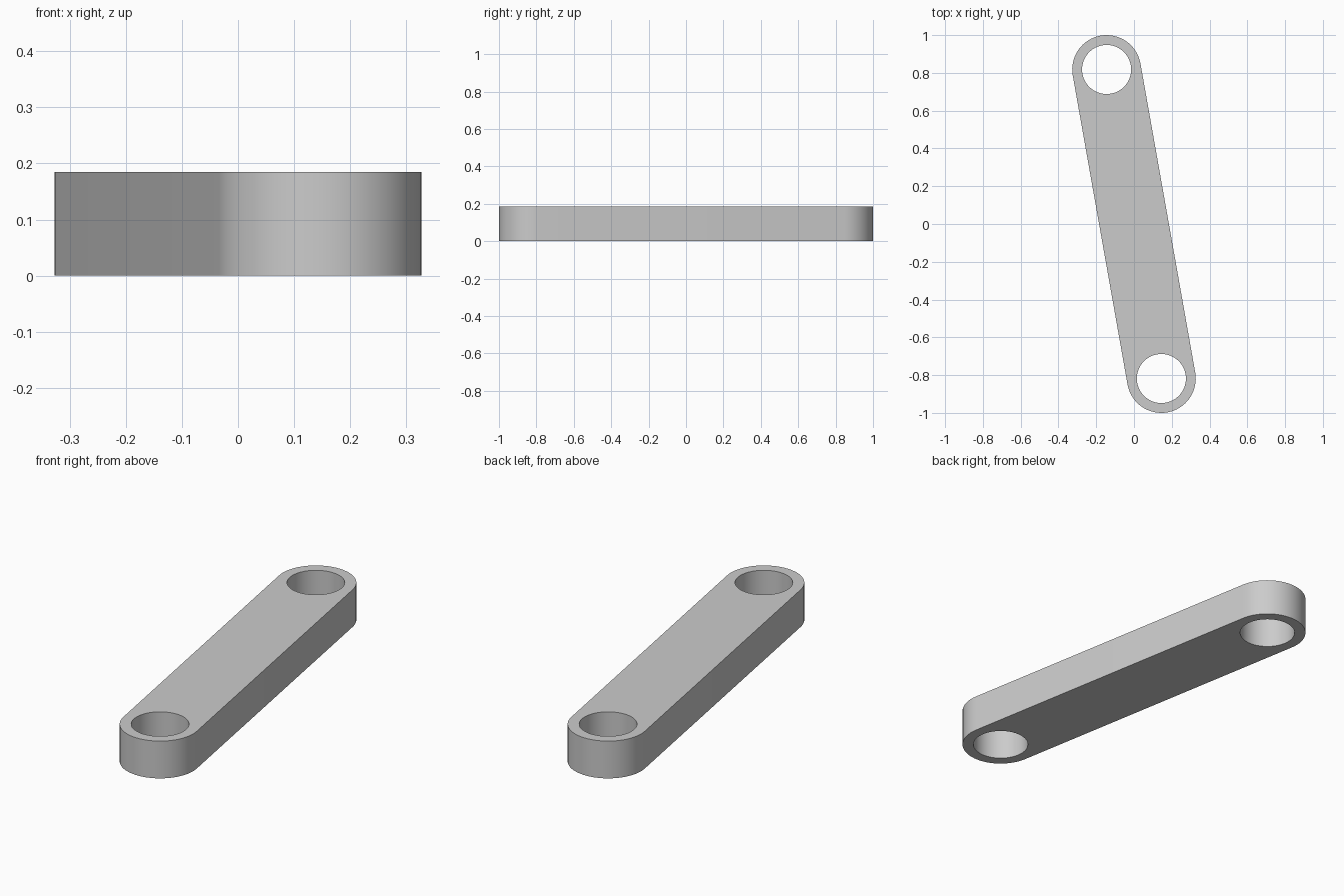
import bpy, bmesh
from math import cos, sin, pi, atan2
from mathutils import Vector

cube = bpy.data.objects.get("Cube")
if cube:
    bpy.data.objects.remove(cube, do_unlink=True)

HEIGHT, OUTER, HOLE, SEGMENTS = 0.185, 0.182, 0.13, 64
far_end = Vector((-0.145, 0.818))
ends = (far_end, -far_end)
tilt = atan2(far_end.y, far_end.x)

# Plain grey material
grey = bpy.data.materials.new("light grey")
colour = (0.6, 0.6, 0.6, 1)
grey.diffuse_color = colour
grey.use_nodes = True
grey.node_tree.nodes["Principled BSDF"].inputs["Base Color"].default_value = colour


def arc(centre, radius, start, sweep, count):
    angles = [start + sweep * i / count for i in range(count + 1)]
    return [centre + radius * Vector((cos(a), sin(a))) for a in angles]


# Stadium outline and the two round holes
outline = []
for i, centre in enumerate(ends):
    outline += arc(centre, OUTER, tilt - pi / 2 + i * pi, pi, SEGMENTS // 2)
holes = [arc(c, HOLE, 0, 2 * pi, SEGMENTS)[:-1] for c in ends]

# Filled and extruded into one solid bar
bm = bmesh.new()
for loop in [outline] + holes:
    verts = [bm.verts.new((p.x, p.y, 0)) for p in loop]
    for a, b in zip(verts, verts[1:] + verts[:1]):
        bm.edges.new((a, b))
bmesh.ops.triangle_fill(bm, edges=bm.edges[:], use_beauty=True, normal=(0, 0, 1))
top = bmesh.ops.extrude_face_region(bm, geom=bm.faces[:], use_keep_orig=True)
moved = [g for g in top["geom"] if isinstance(g, bmesh.types.BMVert)]
bmesh.ops.translate(bm, verts=moved, vec=(0, 0, HEIGHT))
bmesh.ops.recalc_face_normals(bm, faces=bm.faces[:])
mesh = bpy.data.meshes.new("link_bar")
bm.to_mesh(mesh)
bm.free()
mesh.materials.append(grey)

bar = bpy.data.objects.new("link_bar", mesh)
bpy.context.collection.objects.link(bar)
bpy.ops.object.select_all(action='DESELECT')
bar.select_set(True)
bpy.context.view_layer.objects.active = bar
bpy.ops.object.shade_smooth_by_angle(angle=pi / 6)
